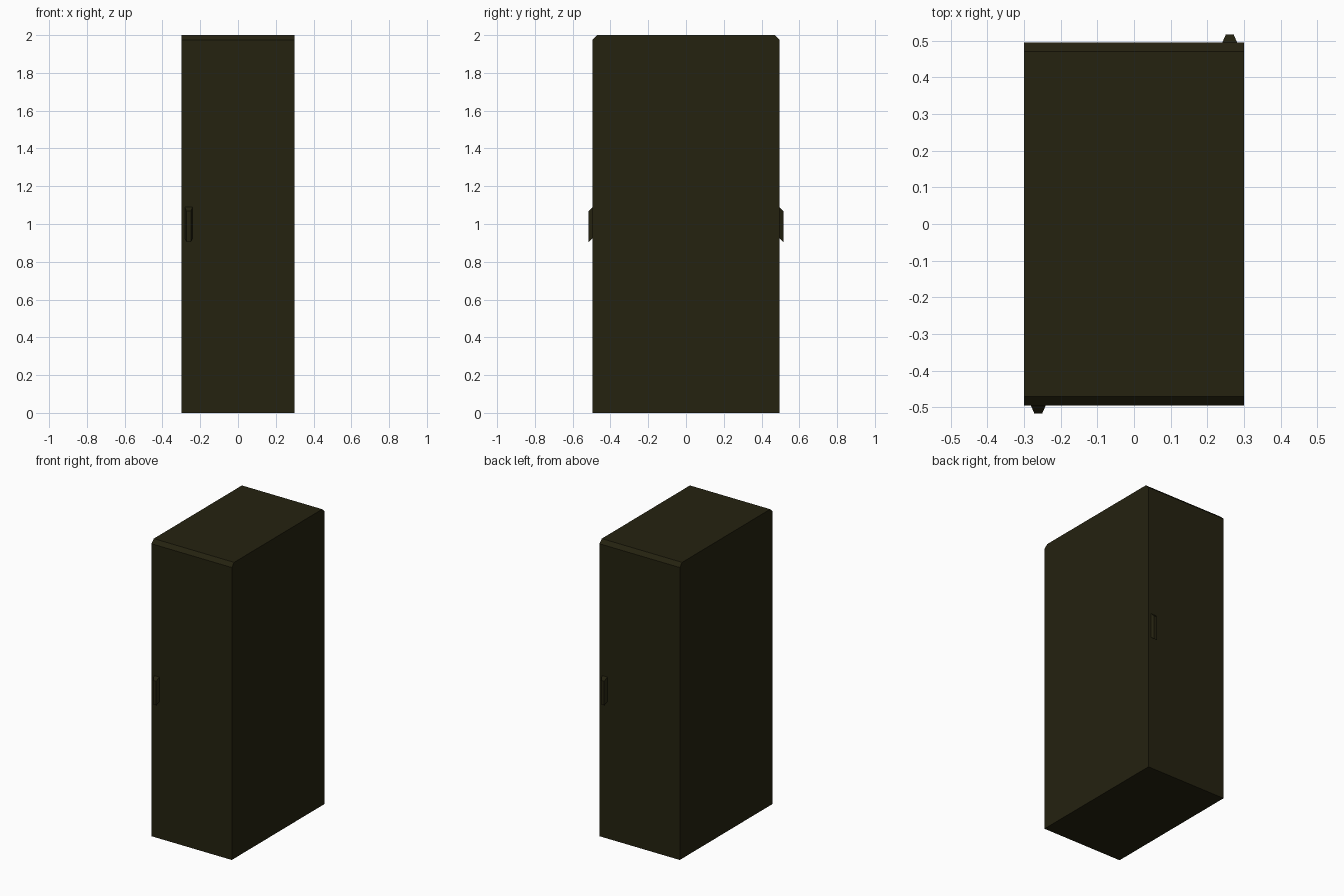
import bpy, bmesh

if "Cube" in bpy.data.objects:
    bpy.data.objects.remove(bpy.data.objects["Cube"])

paint = bpy.data.materials.new("dark_olive_paint")
paint.diffuse_color = (0.018, 0.016, 0.005, 1)
paint.use_nodes = True
paint.node_tree.nodes["Principled BSDF"].inputs["Base Color"].default_value = paint.diffuse_color


def loft(name, rings):
    """Join two matching outlines into a closed flat-faced solid."""
    bm = bmesh.new()
    a, b = [[bm.verts.new(p) for p in ring] for ring in rings]
    bm.faces.new(a)
    bm.faces.new(b)
    for i in range(len(a)):
        j = (i + 1) % len(a)
        bm.faces.new((a[i], a[j], b[j], b[i]))
    bmesh.ops.recalc_face_normals(bm, faces=bm.faces)
    mesh = bpy.data.meshes.new(name)
    bm.to_mesh(mesh)
    bm.free()
    mesh.materials.append(paint)
    obj = bpy.data.objects.new(name, mesh)
    bpy.context.collection.objects.link(obj)
    return obj


# Cabinet with chamfered front and back top edges
W, D, H, C = 0.30, 0.495, 2.0, 0.025
profile = [(-D, 0), (D, 0), (D, H - C), (D - C, H), (-D + C, H), (-D, H - C)]
loft("cabinet_body", [[(x, y, z) for y, z in profile] for x in (-W, W)])


# Tapered door handles, one on each door, diagonally opposite
def handle(name, s):
    def outline(half, y, z0, z1):
        return [(s * (0.261 + dx), s * y, z)
                for dx, z in ((-half, z0), (half, z0), (half, z1), (-half, z1))]
    return loft(name, [outline(0.021, D - 0.002, 0.925, 1.092),
                       outline(0.011, 0.516, 0.905, 1.068)])


handle("front_handle", -1)
handle("back_handle", 1)
